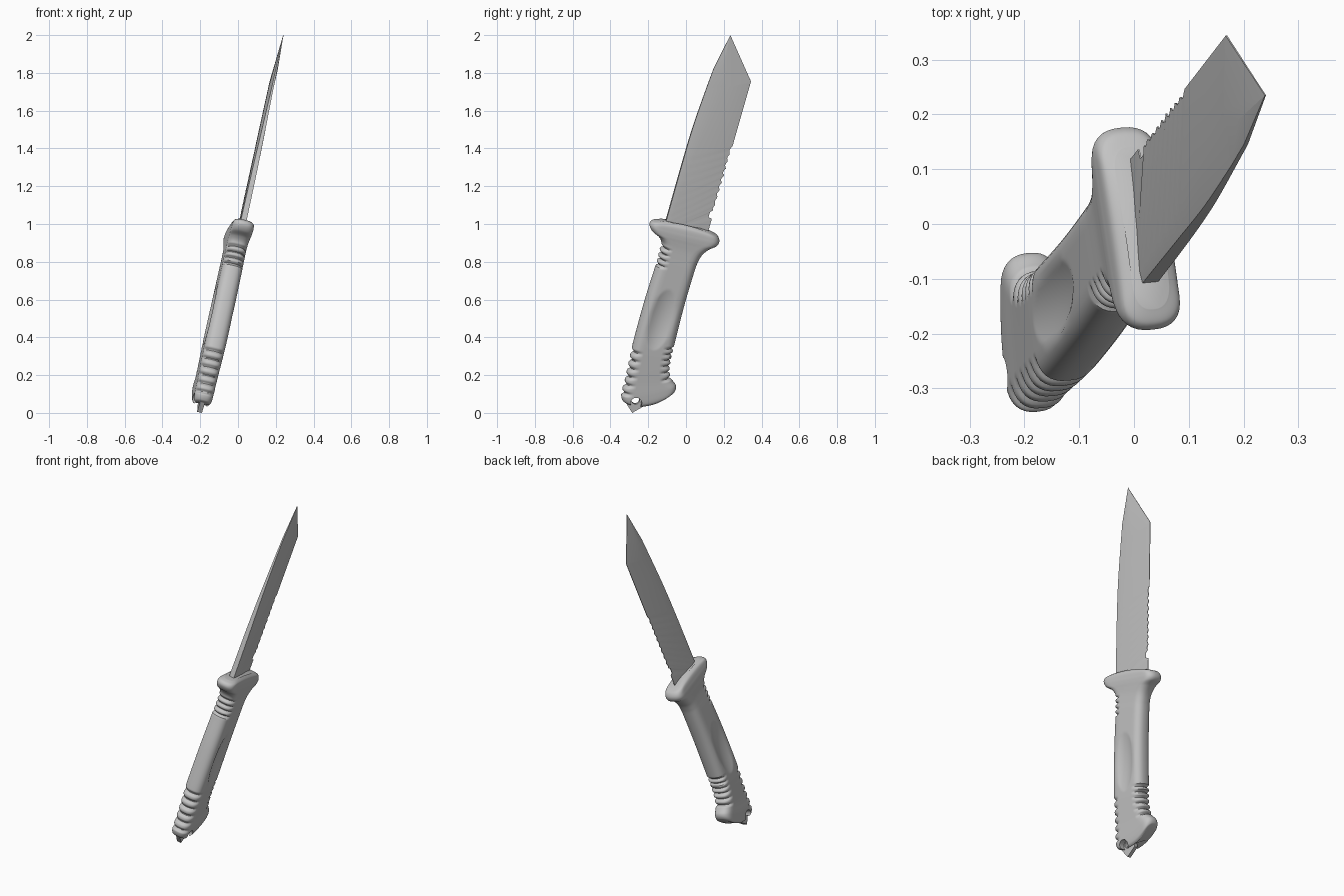
import bpy, bmesh, math
from mathutils import Matrix

if "Cube" in bpy.data.objects:
    bpy.data.objects.remove(bpy.data.objects["Cube"])

# Everything is drawn in the knife's own plane (y, z) with thickness t,
# then leaned into place by one matrix.
LEAN = Matrix(((0.967, -0.097, 0.2475, -0.2322),
               (0.094, 1, 0, 0),
               (-0.239, 0, 1, 0),
               (0, 0, 0, 1)))

grey = bpy.data.materials.new("steel grey")
grey.diffuse_color = (0.55, 0.55, 0.55, 1)
grey.use_nodes = True
grey.node_tree.nodes["Principled BSDF"].inputs["Base Color"].default_value = grey.diffuse_color


def finish(bm, name, smooth=None):
    bmesh.ops.remove_doubles(bm, verts=bm.verts, dist=1e-6)
    bmesh.ops.transform(bm, matrix=LEAN, verts=bm.verts)
    bmesh.ops.recalc_face_normals(bm, faces=bm.faces)
    me = bpy.data.meshes.new(name)
    bm.to_mesh(me)
    bm.free()
    me.materials.append(grey)
    ob = bpy.data.objects.new(name, me)
    bpy.context.collection.objects.link(ob)
    if smooth:
        shade(ob, smooth)
    return ob


def shade(ob, angle):
    bpy.ops.object.select_all(action='DESELECT')
    bpy.context.view_layer.objects.active = ob
    ob.select_set(True)
    bpy.ops.object.shade_smooth_by_angle(angle=math.radians(angle))


def prism(name, pts, half):
    bm = bmesh.new()
    a = [bm.verts.new((half, y, z)) for y, z in pts]
    b = [bm.verts.new((-half, y, z)) for y, z in pts]
    bm.faces.new(a)
    bm.faces.new(b[::-1])
    for i in range(len(pts)):
        j = (i + 1) % len(pts)
        bm.faces.new((a[i], b[i], b[j], a[j]))
    return finish(bm, name)


def drill(ob, y, z, r):
    pts = [(y + r * math.cos(k * math.pi / 12), z + r * math.sin(k * math.pi / 12)) for k in range(24)]
    cut = prism("cutter", pts, 0.2)
    cut.hide_render = True
    mod = ob.modifiers.new("hole", 'BOOLEAN')
    mod.operation, mod.solver, mod.object = 'DIFFERENCE', 'EXACT', cut
    bpy.context.view_layer.objects.active = ob
    bpy.ops.object.modifier_apply(modifier=mod.name)
    bpy.data.objects.remove(cut)


def spline(rows, s):
    i = min(int(s), len(rows) - 2)
    f = s - i
    p = [rows[max(0, min(len(rows) - 1, i + k))] for k in (-1, 0, 1, 2)]
    return [0.5 * (2 * b + (c - a) * f + (2 * a - 5 * b + 4 * c - d) * f * f
                   + (3 * b - a - 3 * c + d) * f ** 3) for a, b, c, d in zip(*p)]


# Grip stations: spine side y z, edge side y z, half thickness, end sag
ROWS = [(-.155, 1.022, .14, .955, .034, -.014), (-.183, 1.015, .167, .938, .053, -.01),
        (-.193, .995, .176, .912, .058, 0), (-.18, .965, .163, .888, .058, 0),
        (-.145, .935, .12, .868, .056, 0), (-.13, .90, .085, .838, .054, 0),
        (-.142, .855, .062, .80, .054, 0), (-.159, .785, .042, .745, .055, 0),
        (-.217, .60, -.01, .57, .056, 0), (-.275, .39, -.062, .365, .056, 0),
        (-.30, .283, -.085, .257, .054, 0), (-.323, .177, -.082, .19, .051, .01),
        (-.342, .105, -.055, .15, .050, .025), (-.338, .07, -.057, .122, .046, .035),
        (-.322, .056, -.075, .106, .034, .035)]


def groove(z, z0, z1, n):
    if not z0 < z < z1:
        return 0
    return 0.014 * math.sin(math.pi * n * (z - z0) / (z1 - z0)) ** 4


def ring(s):
    ly, lz, ry, rz, t, sag = spline(ROWS, s)
    hw = math.hypot(ry - ly, rz - lz) / 2
    uy, uz = (ry - ly) / 2 / hw, (rz - lz) / 2 / hw
    cy, cz = (ly + ry) / 2, (lz + rz) / 2
    d = min(0.055, hw)
    gl = groove(lz, .09, .35, 6) + groove(lz, .775, .90, 4)
    gr = groove(rz, .175, .36, 6)
    half = []                                  # upper half, edge end to spine end
    for k in range(9):
        a = k / 8 * math.pi / 2
        c, h = math.cos(a) ** .8, math.sin(a) ** .8
        half.append((hw - d + (d - gr * (c > .05)) * c, t * h * (1 - .3 * gr / .014 * c)))
    half += [((hw - d) * (1 - k / 8), t) for k in range(1, 16)]
    for k in range(9):
        a = math.pi / 2 - k / 8 * math.pi / 2
        c, h = math.cos(a) ** .8, math.sin(a) ** .8
        half.append((-(hw - d) - (d - gl * (c > .05)) * c, t * h * (1 - .3 * gl / .014 * c)))
    pts = []
    for sign in (1, -1):
        for w, h in (half[:-1] if sign > 0 else half[:0:-1]):
            y, z = cy + uy * w, cz + uz * w - sag * (1 - (w / hw) ** 2)
            # shallow oval thumb hollow on each side
            a, b = y + .137, z - .505
            p, q = (a * .96 - b * .27) / .065, (a * .27 + b * .96) / .165
            dip = .016 * max(0, 1 - p * p - q * q)
            pts.append((sign * (h - dip if h > .03 else h), y, z))
    return pts


def loft(name, s0, s1, n):
    bm = bmesh.new()
    rings = [[bm.verts.new(p) for p in ring(s0 + (s1 - s0) * k / n)] for k in range(n + 1)]
    for r, q in zip(rings, rings[1:]):
        for i in range(len(r)):
            j = (i + 1) % len(r)
            bm.faces.new((r[i], r[j], q[j], q[i]))
    bm.faces.new(rings[0])
    bm.faces.new(rings[-1][::-1])
    return finish(bm, name)


# Guard with its neck, and the grip with a lanyard notch
guard = loft("guard", 0, 6, 60)
shade(guard, 40)
grip = loft("grip", 6, len(ROWS) - 1, 170)
drill(grip, -.268, .062, .030)
shade(grip, 40)

# Tang plate showing at the butt, with lanyard hole
tang = prism("tang", [(-.325, .065), (-.286, .003), (-.222, .04), (-.20, .11), (-.29, .14)], .013)
drill(tang, -.268, .07, .021)

# Blade: spine, grind ridge and cutting edge (y, z, half thickness)
SPINE = [(-.13, .94, .015), (-.106, 1.02, .015), (-.03, 1.29, .013), (.035, 1.51, .009), (.108, 1.72, .005)]
RIDGE = [(-.108, .94, .017), (-.084, 1.015, .017), (.01, 1.28, .017), (.10, 1.50, .016), (.21, 1.73, .012)]
bm = bmesh.new()


def both(p):
    return [bm.verts.new((s * p[2], p[0], p[1])) for s in (1, -1)]


N = 90
S, M, E = [], [], []
for k in range(N + 1):
    f = k / N
    S.append(both(spline(SPINE, 4 * f)))
    M.append(both(spline(RIDGE, 4 * f)))
    z = .925 + (1.755 - .925) * f
    y = .344 - .285 * (1.755 - z)
    if 1.035 < z < 1.065:                      # notch before the serrations
        y -= .02
    elif 1.065 <= z < 1.41:
        y -= .011 * abs(math.sin((z - 1.065) / .345 * math.pi * 9))
    E.append(both((y, z, .0015)))
spine_end, ridge_end, tip = both((.145, 1.82, .004)), both((.19, 1.82, .011)), both((.235, 2.0, .001))
for k in range(N):
    for i in (0, 1):
        bm.faces.new((S[k][i], M[k][i], M[k + 1][i], S[k + 1][i]))
        bm.faces.new((M[k][i], E[k][i], E[k + 1][i], M[k + 1][i]))
    for line in (S, E):
        bm.faces.new((line[k][0], line[k][1], line[k + 1][1], line[k + 1][0]))
# Angled point facets
for i in (0, 1):
    bm.faces.new((S[N][i], M[N][i], ridge_end[i], spine_end[i]))
    bm.faces.new((spine_end[i], ridge_end[i], tip[i]))
    bm.faces.new((ridge_end[i], M[N][i], tip[i]))
    bm.faces.new((M[N][i], E[N][i], tip[i]))
for a, b in ((S[N], spine_end), (spine_end, tip), (tip, E[N])):
    bm.faces.new((a[0], a[1], b[1], b[0]))
bm.faces.new((S[0][0], M[0][0], E[0][0], E[0][1], M[0][1], S[0][1]))
finish(bm, "blade", 12)
